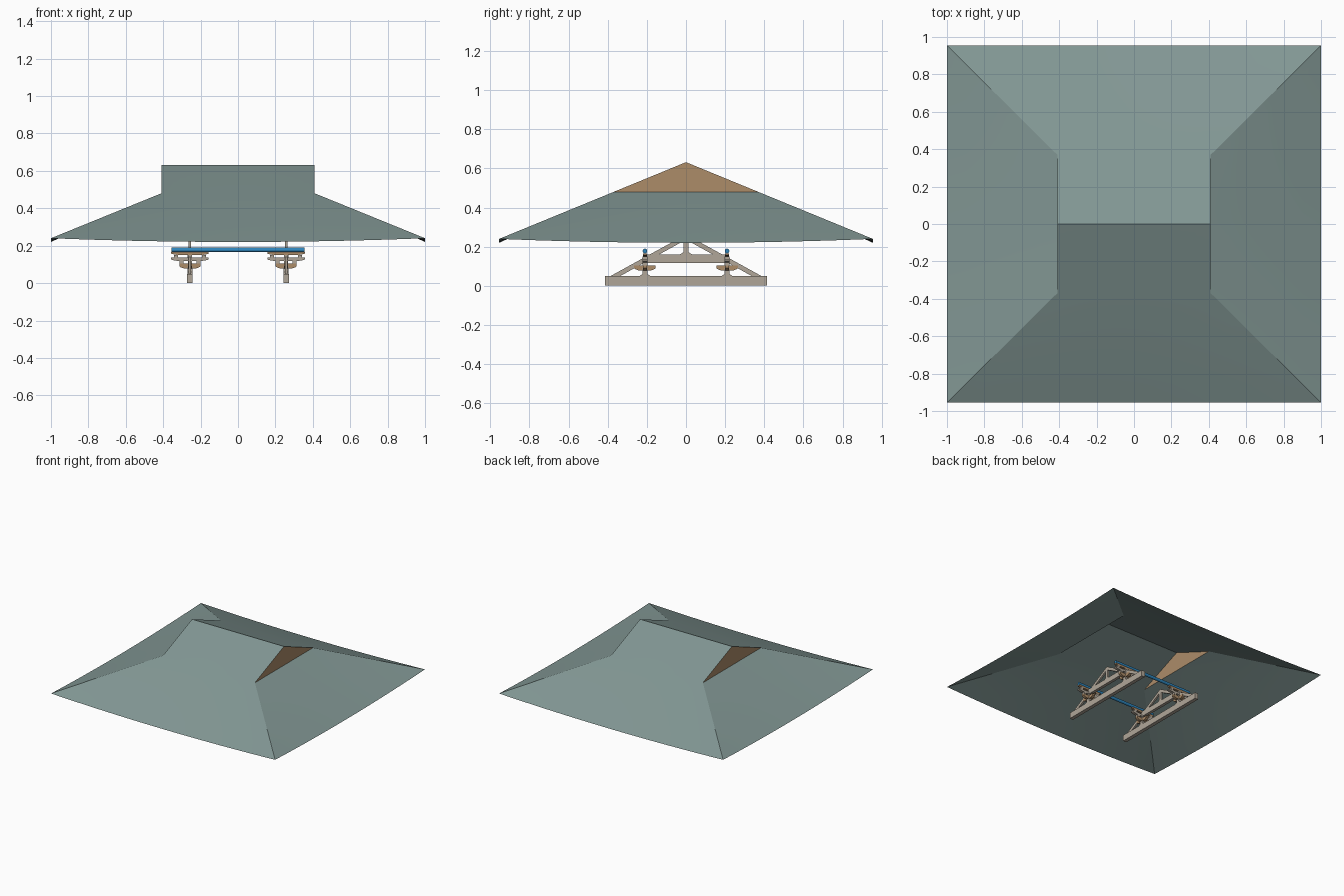
import bpy, bmesh, math
from mathutils import Vector

if "Cube" in bpy.data.objects:
    bpy.data.objects.remove(bpy.data.objects["Cube"])


def material(name, rgb):
    m = bpy.data.materials.new(name)
    m.diffuse_color = (*rgb, 1)
    m.use_nodes = True
    m.node_tree.nodes["Principled BSDF"].inputs["Base Color"].default_value = m.diffuse_color
    return m


ROOF = material("grey green tile", (0.223, 0.309, 0.296))
BROWN = material("brown wood", (0.413, 0.262, 0.141))
PALE = material("pale wood", (0.434, 0.381, 0.314))
BLUE = material("blue paint", (0.028, 0.238, 0.509))


def finish(bm, name, mat, smooth=False):
    bmesh.ops.remove_doubles(bm, verts=bm.verts, dist=1e-5)
    bmesh.ops.recalc_face_normals(bm, faces=bm.faces)
    me = bpy.data.meshes.new(name)
    bm.to_mesh(me)
    bm.free()
    me.materials.append(mat)
    ob = bpy.data.objects.new(name, me)
    bpy.context.collection.objects.link(ob)
    if smooth:
        bpy.ops.object.select_all(action='DESELECT')
        bpy.context.view_layer.objects.active = ob
        ob.select_set(True)
        bpy.ops.object.shade_smooth_by_angle(angle=math.radians(25))
    return ob


def prism(name, outline, center, depth, mat, axis):
    """Extrude a (horizontal, z) outline symmetrically along x or y."""
    bm = bmesh.new()
    rings = []
    for d in (-depth / 2, depth / 2):
        rings.append([bm.verts.new(Vector(center) + Vector(
            (d, a, z) if axis == 'x' else (a, d, z))) for a, z in outline])
    bm.faces.new(rings[0])
    bm.faces.new(rings[1][::-1])
    n = len(outline)
    for i in range(n):
        j = (i + 1) % n
        bm.faces.new((rings[0][i], rings[0][j], rings[1][j], rings[1][i]))
    return finish(bm, name, mat)


def box(name, center, size, mat):
    w, h = size[1] / 2, size[2] / 2
    return prism(name, [(-w, -h), (w, -h), (w, h), (-w, h)], center, size[0], mat, 'x')


def arm(name, center, half, height, depth, mat, axis):
    """Boat-shaped bracket arm with tapered lower corners."""
    h = height / 2
    outline = [(-half, h), (-half, -h * 0.1), (-half * 0.85, -h * 0.6), (-half * 0.6, -h),
               (half * 0.6, -h), (half * 0.85, -h * 0.6), (half, -h * 0.1), (half, h)]
    return prism(name, outline, center, depth, mat, axis)


# Hip-and-gable roof: four skirts with gently lifted corners, plus upper slopes
EX, EY, GX, GY = 1.0, 0.955, 0.41, 0.37
BREAK, RIDGE = 0.48, 0.632
N, M = 20, 6
bm = bmesh.new()
for side in range(4):
    sign = 1 if side < 2 else -1
    grid = []
    for j in range(M + 1):
        t = j / M
        row = []
        for i in range(N + 1):
            u = -1 + 2 * i / N
            z = BREAK + (0.22 + 0.02 * u * u - BREAK) * t
            z += 0.02 * (1 - u * u) * t * (1 - t) * 0.5
            px, py = GX + (EX - GX) * t, GY + (EY - GY) * t
            p = (u * px, sign * py, z) if side % 2 else (sign * px, u * py, z)
            row.append(bm.verts.new(p))
        grid.append(row)
    for j in range(M):
        for i in range(N):
            bm.faces.new((grid[j][i], grid[j][i + 1], grid[j + 1][i + 1], grid[j + 1][i]))
for s in (-1, 1):
    top = [bm.verts.new((-GX + 2 * GX * i / N, 0, RIDGE)) for i in range(N + 1)]
    low = [bm.verts.new((-GX + 2 * GX * i / N, s * GY, BREAK)) for i in range(N + 1)]
    for i in range(N):
        bm.faces.new((top[i], top[i + 1], low[i + 1], low[i]))
roof = finish(bm, "roof", ROOF, smooth=True)
# Keep the outer side of the roof facing up
if sum(p.normal.z for p in roof.data.polygons) < 0:
    roof.data.flip_normals()

# Gable triangles
for s in (-1, 1):
    bm = bmesh.new()
    bm.faces.new([bm.verts.new((s * GX, s * y, z))
                  for y, z in ((-GY, BREAK), (GY, BREAK), (0, RIDGE))])
    me = bpy.data.meshes.new("gable")
    bm.to_mesh(me)
    bm.free()
    me.materials.append(BROWN)
    bpy.context.collection.objects.link(bpy.data.objects.new("gable", me))

# Two timber trusses
for x in (-0.257, 0.257):
    box("base_beam", (x, 0, 0.025), (0.03, 0.826, 0.048), PALE)
    box("upper_beam", (x, 0, 0.138), (0.024, 0.42, 0.042), PALE)
    prism("king_post", [(-0.035, 0.158), (0.035, 0.158), (0.012, 0.172), (0.012, 0.26),
                        (-0.012, 0.26), (-0.012, 0.172)], (x, 0, 0), 0.014, PALE, 'x')
    for s in (-1, 1):
        y = s * 0.21
        # Sloping rafter from the beam end to the king post
        prism("rafter", [(s * 0.395, 0.045), (s * 0.345, 0.045), (0, 0.236), (0, 0.262)],
              (x, 0, 0), 0.014, PALE, 'x')
        # Post with flared foot
        prism("post", [(y - 0.03, 0.049), (y + 0.03, 0.049), (y + 0.013, 0.06),
                       (y + 0.013, 0.09), (y - 0.013, 0.09), (y - 0.013, 0.06)],
              (x, 0, 0), 0.026, PALE, 'x')
        # Stacked brackets carrying the purlin
        arm("lower_bracket", (x, y, 0.092), 0.057, 0.026, 0.022, BROWN, 'y')
        arm("cross_bracket", (x, y, 0.092), 0.055, 0.026, 0.022, BROWN, 'x')
        for dx in (-0.045, 0, 0.045):
            box("bearing_block", (x + dx, y, 0.112), (0.022, 0.026, 0.014), PALE)
        arm("middle_bracket", (x, y, 0.127), 0.1, 0.018, 0.024, PALE, 'y')
        for dx in (-0.075, 0, 0.075):
            box("cap_block", (x + dx, y, 0.143), (0.022, 0.026, 0.014), PALE)
        arm("upper_bracket", (x, y, 0.158), 0.1, 0.016, 0.02, BROWN, 'y')

# Round purlins joining the trusses
for y in (-0.21, 0.21):
    ring = [(0.012 * math.cos(k * math.pi / 6), 0.012 * math.sin(k * math.pi / 6))
            for k in range(12)]
    prism("purlin", ring, (0, y, 0.178), 0.712, BLUE, 'x')
